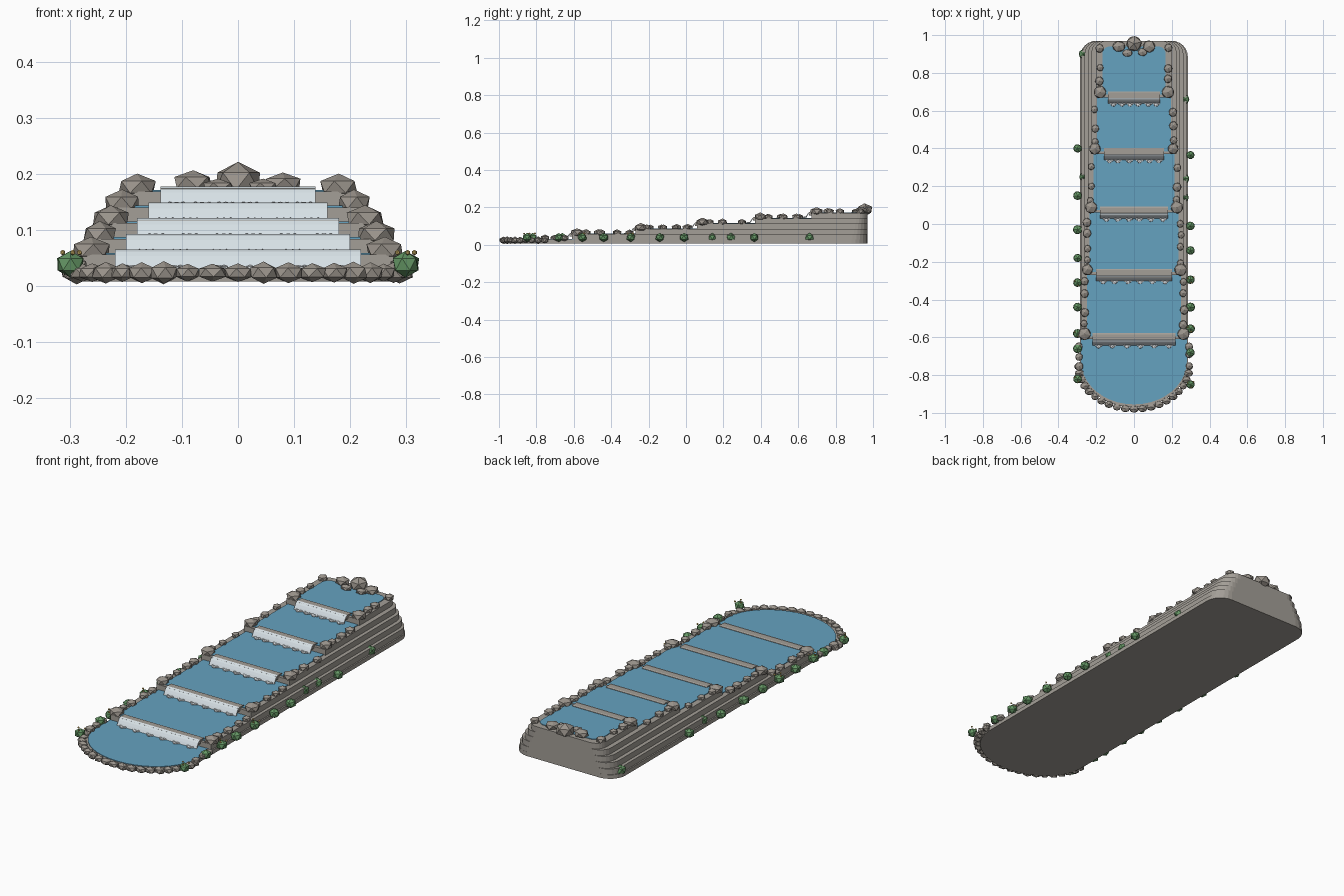
import bpy, bmesh, math, random
from mathutils import Matrix, Vector

random.seed(4)
cube = bpy.data.objects.get("Cube")
if cube:
    bpy.data.objects.remove(cube, do_unlink=True)


def material(name, rgb):
    m = bpy.data.materials.new(name)
    m.use_nodes = True
    m.diffuse_color = (*rgb, 1)
    m.node_tree.nodes["Principled BSDF"].inputs["Base Color"].default_value = (*rgb, 1)
    return m


STONE = material("wall stone", (0.37, 0.345, 0.31))
ROCK = material("boulder grey", (0.33, 0.30, 0.265))
WATER = material("pool blue", (0.13, 0.36, 0.53))
FALL = material("falling water", (0.68, 0.75, 0.79))
FOAM = material("foam", (0.66, 0.69, 0.71))
LEAF = material("shrub green", (0.13, 0.31, 0.13))
BLOOM = material("blossom yellow", (0.70, 0.50, 0.15))


def finish(name, bm, mat):
    bmesh.ops.recalc_face_normals(bm, faces=bm.faces)
    mesh = bpy.data.meshes.new(name)
    bm.to_mesh(mesh)
    bm.free()
    mesh.materials.append(mat)
    ob = bpy.data.objects.new(name, mesh)
    bpy.context.collection.objects.link(ob)
    return ob


def extrude(name, points, offset, mat):
    """Closed outline pushed along an offset."""
    bm = bmesh.new()
    face = bm.faces.new([bm.verts.new(p) for p in points])
    out = bmesh.ops.extrude_face_region(bm, geom=[face])
    moved = [v for v in out["geom"] if isinstance(v, bmesh.types.BMVert)]
    bmesh.ops.translate(bm, verts=moved, vec=Vector(offset))
    return finish(name, bm, mat)


def blobs(name, items, mat):
    """Faceted lumps given as (position, radii)."""
    bm = bmesh.new()
    for pos, radii in items:
        spin = Matrix.Rotation(random.uniform(0, math.tau), 4, "Z")
        size = Matrix.Diagonal((*radii, 1))
        bmesh.ops.create_icosphere(bm, subdivisions=1, radius=1,
                                   matrix=Matrix.Translation(pos) @ size @ spin)
    return finish(name, bm, mat)


def outline(half, front, back, radius, z, bowl=0):
    """Plan with rounded back corners and a straight or elliptical front."""
    pts = []
    for i in range(7):
        a = math.pi / 2 * i / 6
        pts.append((half - radius + radius * math.cos(a), back - radius + radius * math.sin(a), z))
    pts += [(-x, y, z) for x, y, _ in reversed(pts)]
    if bowl:
        for i in range(21):
            a = math.pi * (1 + i / 20)
            pts.append((half * math.cos(a), front + bowl + bowl * math.sin(a), z))
    else:
        pts += [(-half, front, z), (half, front, z)]
    return pts


# Tiers from the basin upwards: weir y, terrace half width, ledge top
weirs = [-0.97, -0.61, -0.27, 0.06, 0.37, 0.67]
halves = [0.285, 0.278, 0.262, 0.243, 0.225, 0.202]
pools = [0.28, 0.25, 0.235, 0.215, 0.195, 0.168]
spans = [0, 0.22, 0.20, 0.18, 0.16, 0.138]
tops = [0.028 + 0.0282 * i for i in range(6)]
names = ["basin", "first", "second", "third", "fourth", "top"]

boulders, pebbles, foam = [], [], []
for i, name in enumerate(names):
    front, top = weirs[i], tops[i]
    base = 0.008 if i == 0 else tops[i - 1]
    bowl = 0.23 if i == 0 else 0
    back = 0.97
    extrude(name + "_terrace", outline(halves[i], front, back, 0.085 - 0.006 * i, base, bowl),
            (0, 0, top - base), STONE)
    # Pool surface
    far = weirs[i + 1] + 0.01 if i < 5 else 0.94
    extrude(name + "_pool", outline(pools[i], front + 0.015, far, 0.04 if i == 5 else 0.005,
            top - 0.002, bowl), (0, 0, 0.005), WATER)
    if i == 0:
        continue

    # Weir sill and curved sheet of falling water
    w, lip = spans[i], top + 0.008
    sill = [(-w, front - 0.012, top - 0.012), (-w, front - 0.012, lip - 0.003),
            (-w, front - 0.004, lip), (-w, front + 0.026, lip),
            (-w, front + 0.032, lip - 0.003), (-w, front + 0.032, top - 0.012)]
    extrude(name + "_weir", sill, (2 * w, 0, 0), STONE)
    drop = lip - tops[i - 1]
    curve = [(front - 0.004 - 0.029 * t, lip + 0.001 - drop * t ** 1.7)
             for t in (0, 0.25, 0.5, 0.75, 1)]
    sheet = [(-w, y, z) for y, z in curve] + [(-w, y + 0.004, z - 0.003) for y, z in reversed(curve)]
    extrude(name + "_waterfall", sheet, (2 * w, 0, 0), FALL)

    # Foam clumps where the sheet lands
    for k in range(6):
        x = w * (-0.84 + 1.68 * k / 5) + random.uniform(-0.006, 0.006)
        for dx, dy, r in ((-0.011, 0.004, 0.009), (0.001, -0.003, 0.013), (0.013, 0.003, 0.009)):
            foam.append(((x + dx, front - 0.036 + dy, tops[i - 1] + 0.005), (r, r * 0.8, 0.005)))

    # Large boulders at both weir ends
    for s in (-1, 1):
        r = random.uniform(0.031, 0.038)
        boulders.append(((s * (pools[i] + 0.012), front + 0.028, top + 0.008), (r, r, 0.024)))

# Pebbles along the pool edges, mirrored with small variations
rows = [(0, (-0.65, -0.70, -0.745)), (1, (-0.30, -0.37, -0.46, -0.53)),
        (2, (0.01, -0.055, -0.13, -0.20)), (3, (0.30, 0.20, 0.13)),
        (4, (0.60, 0.51, 0.44)), (5, (0.93, 0.82, 0.76))]
for i, ys in rows:
    for s in (-1, 1):
        for y in ys:
            r = random.uniform(0.019, 0.026)
            x = s * (pools[i] + 0.013 + random.uniform(-0.003, 0.003))
            pebbles.append(((x, y + random.uniform(-0.01, 0.01), tops[i] + 0.008),
                            (r, r * 1.05, r * 0.75)))

# Rim stones round the basin front
for k in range(21):
    a = math.pi * (1 + k / 20)
    r = random.uniform(0.022, 0.028)
    pebbles.append(((0.292 * math.cos(a), -0.755 + 0.225 * math.sin(a), 0.024),
                    (r, 0.021, random.uniform(0.016, 0.021))))

# Spring head stones at the top end
boulders += [((0, 0.955, 0.187), (0.045, 0.045, 0.035)),
             ((-0.08, 0.94, 0.185), (0.038, 0.032, 0.022)),
             ((0.08, 0.94, 0.183), (0.036, 0.036, 0.02)),
             ((-0.035, 0.905, 0.178), (0.03, 0.022, 0.014)),
             ((0.045, 0.91, 0.178), (0.028, 0.024, 0.014))]

blobs("weir_boulders", boulders, ROCK)
blobs("edge_stones", pebbles, ROCK)
blobs("foam_clumps", foam, FOAM)

# Shrubs along the foot of each long wall, with blossoms on some
shrubs, blooms = [], []
sides = {-1: (-0.82, -0.66, -0.58, -0.44, -0.31, -0.18, -0.03, 0.15, 0.25, 0.40, 0.90),
         1: (-0.85, -0.68, -0.555, -0.44, -0.295, -0.14, -0.01, 0.14, 0.24, 0.365, 0.66)}
for s, ys in sides.items():
    for k, y in enumerate(ys):
        r = random.uniform(0.024, 0.028)
        tucked = y > 0.5 or (s > 0 and 0.1 < y < 0.3) or y == 0.25
        x = s * (0.268 if tucked else 0.299)
        shrubs.append(((x, y, 0.039), (r, r, 0.024)))
        if k in (0, 2, 4):
            for dx, dy in ((-0.014, 0.008), (0.016, 0.014), (0.004, -0.016)):
                blooms.append(((x + dx, y + dy, 0.06), (0.005, 0.005, 0.005)))
blobs("shrubs", shrubs, LEAF)
blobs("blossoms", blooms, BLOOM)
